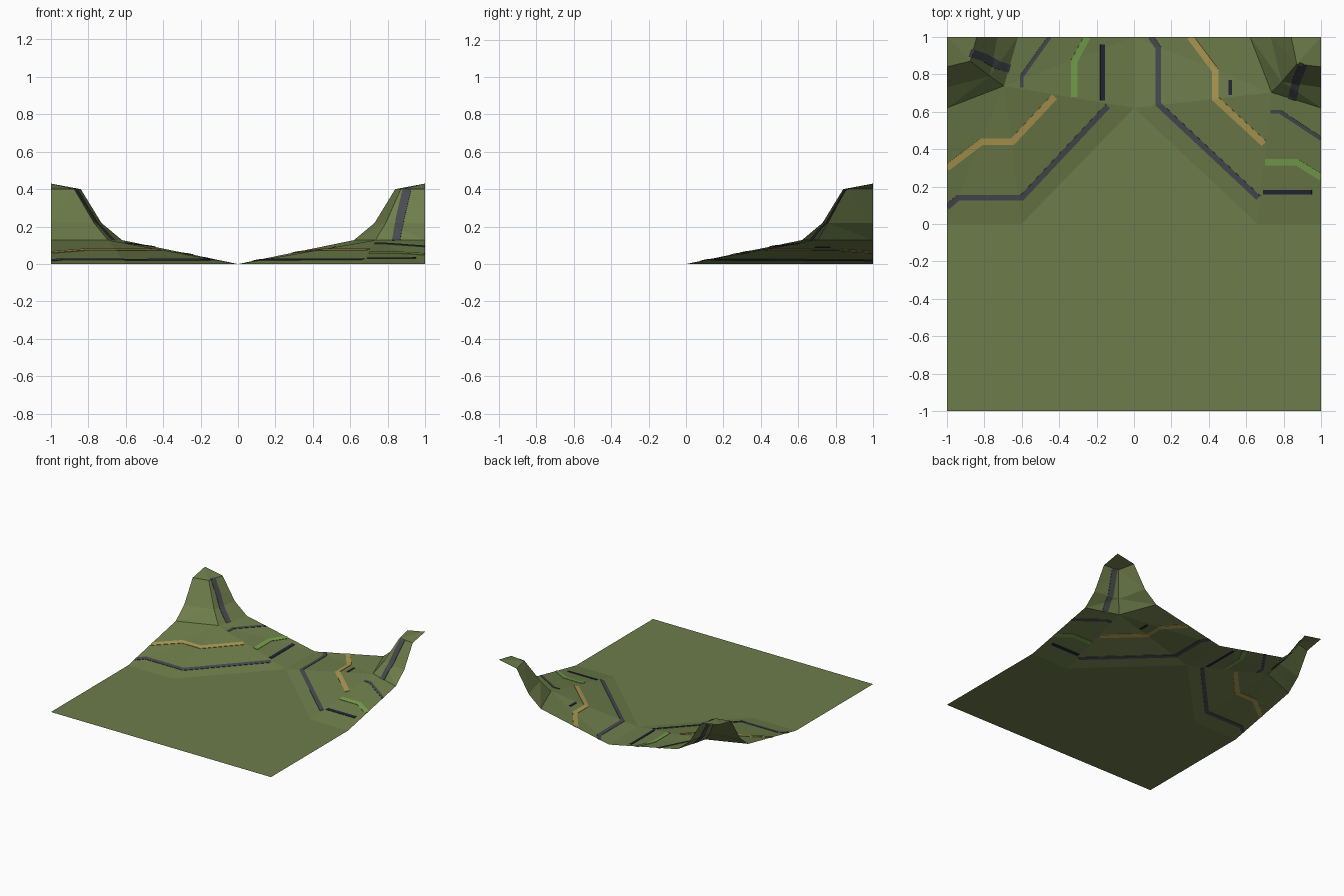
import bpy, bmesh
from mathutils import Vector
from mathutils.bvhtree import BVHTree

if "Cube" in bpy.data.objects:
    bpy.data.objects.remove(bpy.data.objects["Cube"])


def material(name, rgb):
    m = bpy.data.materials.new(name)
    m.diffuse_color = (*rgb, 1)
    m.use_nodes = True
    m.node_tree.nodes["Principled BSDF"].inputs["Base Color"].default_value = m.diffuse_color
    return m


GREEN = material("moss green", (0.155, 0.205, 0.070))
SLATE = material("slate grey", (0.065, 0.068, 0.080))
GOLD = material("ochre", (0.42, 0.32, 0.085))
LEAF = material("leaf green", (0.18, 0.36, 0.075))
NAVY = material("dark navy", (0.018, 0.018, 0.040))


def add_object(name, bm, mat):
    bm.normal_update()
    me = bpy.data.meshes.new(name)
    bm.to_mesh(me)
    ob = bpy.data.objects.new(name, me)
    bpy.context.collection.objects.link(ob)
    me.materials.append(mat)
    return ob


# --- ground sheet: flat front, gentle slopes, two hills in the back corners
bm = bmesh.new()


def face(*pts):
    f = bm.faces.new([bm.verts.new(p) for p in pts])
    f.normal_update()
    if f.normal.z < 0:
        f.normal_flip()


APEX, BACK = (0, 0.62, 0), (0, 1, 0)
# per side: sign, where the slope starts, hill ridge points
SIDES = [(-1, 0.60, [(0.695, 0.738), (0.77, 0.79), (0.875, 0.87)]),
         (1, 0.66, [(0.735, 0.703), (0.79, 0.76), (0.87, 0.855)])]
LEVELS = [(0.62, 0.128), (0.73, 0.22), (0.84, 0.40)]

face((-1, -1, 0), (1, -1, 0), (1, 0, 0), (0.66, 0, 0), (-0.6, 0, 0), (-1, 0, 0))
face((-0.6, 0, 0), (0.66, 0, 0), APEX)
for s, x0, ridge in SIDES:
    side = [(s, e, z) for e, z in LEVELS]
    back = [(s * e, 1, z) for e, z in LEVELS]
    mid = [(s * p[0], p[1], z) for p, (e, z) in zip(ridge, LEVELS)]
    foot = (s * x0, 0, 0)
    face((s, 0, 0), foot, mid[0])
    face((s, 0, 0), mid[0], side[0])
    face(foot, APEX, mid[0])
    face(APEX, BACK, mid[0])
    face(BACK, back[0], mid[0])
    for i in range(2):
        face(side[i], mid[i], mid[i + 1], side[i + 1])
        face(mid[i], back[i], back[i + 1], mid[i + 1])
    corner = (s, 1, 0.43)
    face(side[2], mid[2], corner)
    face(mid[2], back[2], corner)
bmesh.ops.remove_doubles(bm, verts=bm.verts, dist=0.0005)
bmesh.ops.triangulate(bm, faces=[f for f in bm.faces if len(f.verts) == 4])
tree = BVHTree.FromBMesh(bm)
add_object("ground", bm, GREEN)
bm.free()


def drop(p):
    x, y = (max(-0.999, min(0.999, c)) for c in p)
    hit = tree.ray_cast(Vector((x, y, 2)), Vector((0, 0, -1)))[0]
    return hit or Vector((x, y, 0))


# --- painted stripes: thin ribbons draped over the ground, seen on both sides
def stripe(name, mat, width, pts):
    pts = [Vector(p) for p in pts]
    dirs = [(b - a).normalized() for a, b in zip(pts, pts[1:])]
    rails = []
    for i, p in enumerate(pts):
        d0, d1 = dirs[max(i - 1, 0)], dirs[min(i, len(dirs) - 1)]
        n = Vector((-(d0 + d1).y, (d0 + d1).x)).normalized()
        n *= width / 2 / max(0.5, n.dot(Vector((-d0.y, d0.x))))
        rails.append((p + n, p - n))
    b = bmesh.new()
    prev = None
    for (l0, r0), (l1, r1) in zip(rails, rails[1:]):
        steps = max(2, int((l1 - l0).length / 0.012))
        for k in range(steps + 1):
            l, r = l0.lerp(l1, k / steps), r0.lerp(r1, k / steps)
            row = [b.verts.new(drop(l.lerp(r, t / 2))) for t in range(3)]
            if prev:
                for j in range(2):
                    b.faces.new((prev[j], prev[j + 1], row[j + 1], row[j]))
            prev = row
    bmesh.ops.remove_doubles(b, verts=b.verts, dist=0.0002)
    ob = add_object(name, b, mat)
    b.free()
    mod = ob.modifiers.new("thin", 'SOLIDIFY')
    mod.thickness, mod.offset = 0.006, 0


stripe("left_grey_path", SLATE, 0.03, [(-1, .09), (-.94, .14), (-.6, .14), (-.14, .63)])
stripe("right_grey_path", SLATE, 0.03, [(.09, 1), (.13, .94), (.13, .64), (.665, .14)])
stripe("left_back_grey_path", SLATE, 0.02, [(-.45, 1), (-.6, .79), (-.6, .73)])
stripe("right_side_grey_path", SLATE, 0.02, [(.73, .6), (.78, .6), (1, .455)])
stripe("left_gold_path", GOLD, 0.035, [(-1, .30), (-.815, .44), (-.65, .44), (-.425, .68)])
stripe("right_gold_path", GOLD, 0.035, [(.30, 1), (.435, .82), (.435, .67), (.695, .43)])
stripe("left_leaf_path", LEAF, 0.035, [(-.25, 1), (-.32, .87), (-.32, .68)])
stripe("right_leaf_path", LEAF, 0.035, [(.70, .33), (.87, .33), (1, .25)])
stripe("left_navy_bar", NAVY, 0.025, [(-.168, .96), (-.168, .66)])
stripe("right_navy_bar", NAVY, 0.025, [(.69, .17), (.95, .17)])
stripe("small_navy_bar", NAVY, 0.018, [(.515, .77), (.515, .69)])
stripe("left_hill_stripe", SLATE, 0.045, [(-.875, .915), (-.8, .89), (-.73, .85), (-.665, .83)])
stripe("right_hill_stripe", SLATE, 0.045, [(.905, .855), (.865, .76), (.845, .665)])
